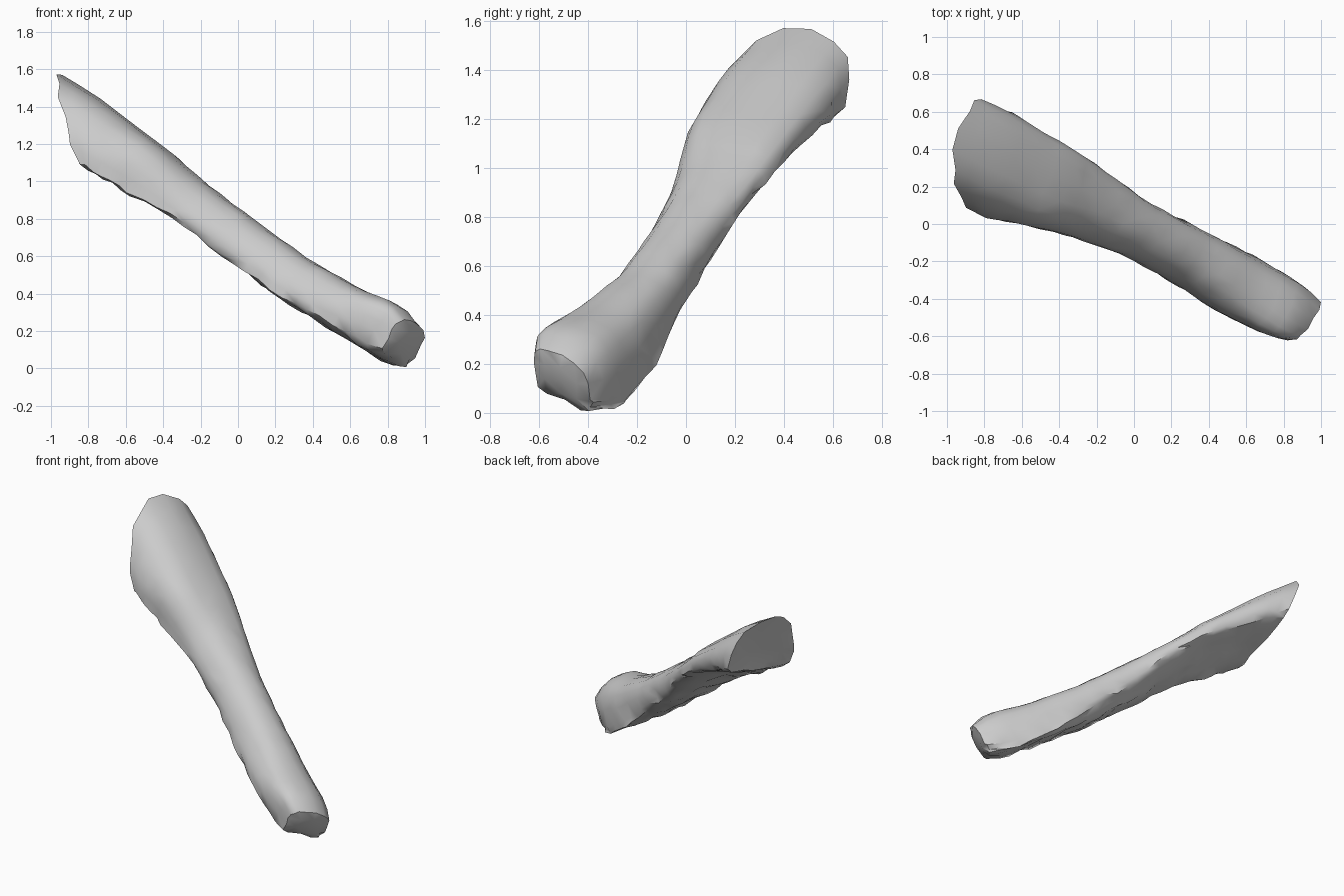
import bpy, bmesh, math, random
from mathutils import Vector

random.seed(4)
cube = bpy.data.objects.get("Cube")
if cube:
    bpy.data.objects.remove(cube, do_unlink=True)

# Frame of the shaft: long axis, sideways and upward directions
AXIS = Vector((0.772, -0.373, -0.515)).normalized()
SIDE = Vector((0.435, 0.9, 0)).normalized()
RISE = AXIS.cross(SIDE).normalized()
ORIGIN = Vector((0, -0.07, 0.72))

# Facet directions of the six-sided section, counter-clockwise
FACETS = [Vector((1, 0)), Vector((0.241, 0.97)), Vector((-0.729, 0.685)),
          Vector((-1, 0)), Vector((-0.241, -0.97)), Vector((0.729, -0.685))]

# Station along the axis, then the distance of each facet from the axis
STATIONS = [
    (-1.12, (.31, .185, .20, .25, .17, .29)),
    (-0.95, (.31, .19, .21, .25, .175, .26)),
    (-0.65, (.285, .168, .19, .2, .165, .21)),
    (-0.35, (.25, .13, .105, .145, .125, .19)),
    (0.0, (.2, .11, .07, .115, .145, .2)),
    (0.4, (.19, .097, .07, .125, .17, .22)),
    (0.75, (.188, .12, .14, .17, .145, .26)),
    (1.03, (.17, .165, .205, .165, .135, .245)),
    (1.15, (.13, .13, .17, .14, .1, .15)),
]
SIDES = 18


def ramp(x, lo, hi):
    return max(0.0, min(1.0, (x - lo) / (hi - lo)))


def facet_distances(t):
    for (t0, a), (t1, b) in zip(STATIONS, STATIONS[1:]):
        if t <= t1:
            k = ramp(t, t0, t1)
            return [p + (q - p) * k for p, q in zip(a, b)]
    return STATIONS[-1][1]


def corner(n, a, m, b):
    det = n.x * m.y - n.y * m.x
    return Vector(((a * m.y - b * n.y) / det, (n.x * b - m.x * a) / det))


def section(t):
    """Three points per corner: rounded above, narrowly chamfered below."""
    dist = facet_distances(t)
    pts = [corner(FACETS[i], dist[i], FACETS[(i + 1) % 6], dist[(i + 1) % 6])
           for i in range(6)]
    # Flatten the underside at the broad end
    flat = 0.95 * (1 - ramp(t, -0.6, 0.7))
    pts[4] = pts[4].lerp((pts[3] + pts[5]) / 2, flat)
    ring = []
    for i in range(6):
        p = pts[i]
        before = (pts[i - 1] + p) / 2
        after = (p + pts[(i + 1) % 6]) / 2
        ring.append(before)
        if i < 3:
            for k in (0.33, 0.67):
                ring.append(before.lerp(p, k).lerp(p.lerp(after, k), k))
        else:
            ring += [before.lerp(p, 0.75), p.lerp(after, 0.25)]
    return ring


def place(t, p):
    # Slant both broken ends
    broad = ramp(-t, 0.6, 1.12)
    narrow = ramp(t, 0.8, 1.15)
    t += broad * (-1.3 * p.y - 0.33 * p.x) + narrow * 0.3 * p.x
    spot = ORIGIN + AXIS * t + SIDE * p.x + RISE * p.y
    spot.z = max(spot.z, 0)
    return spot


# Worn shaft skinned through the rings
bm = bmesh.new()
COUNT = 27
first, last = STATIONS[0][0], STATIONS[-1][0]
rings = []
for r in range(COUNT):
    t = first + (last - first) * r / (COUNT - 1)
    slip = 0.025 if r == 0 else 0.01
    ring = []
    for i, p in enumerate(section(t)):
        rough = 0.01 if i >= 10 else 0.003
        q = p + Vector((random.uniform(-1, 1), random.uniform(-1, 1))) * rough
        ring.append(bm.verts.new(place(t + random.uniform(-1, 1) * slip, q)))
    rings.append(ring)

for a, b in zip(rings, rings[1:]):
    for i in range(SIDES):
        j = (i + 1) % SIDES
        bm.faces.new((a[i], b[i], b[j], a[j]))


# Broken ends: an uneven inner ring closed to a centre point
def close_end(ring, push):
    centre = sum((v.co for v in ring), Vector()) / SIDES
    inner = [bm.verts.new(v.co.lerp(centre, 0.4) +
                          AXIS * (push + random.uniform(-0.01, 0.01)))
             for v in ring[::3]]
    hub = bm.verts.new(centre + AXIS * push)
    for i in range(6):
        j = (i + 1) % 6
        o, p, q, s = (ring[(3 * i + k) % SIDES] for k in range(4))
        for tri in ((o, p, inner[i]), (p, q, inner[i]), (q, inner[j], inner[i]),
                    (q, s, inner[j]), (inner[i], inner[j], hub)):
            bm.faces.new(tri)


close_end(rings[0], 0.02)
close_end(rings[-1], 0.015)

bmesh.ops.triangulate(bm, faces=bm.faces[:])
bmesh.ops.recalc_face_normals(bm, faces=bm.faces[:])

mesh = bpy.data.meshes.new("worn_shaft")
bm.to_mesh(mesh)
bm.free()
shaft = bpy.data.objects.new("worn_shaft", mesh)
bpy.context.collection.objects.link(shaft)

grey = bpy.data.materials.new("plain_grey")
grey.use_nodes = True
grey.diffuse_color = (0.6, 0.6, 0.6, 1)
grey.node_tree.nodes["Principled BSDF"].inputs["Base Color"].default_value = grey.diffuse_color
mesh.materials.append(grey)

bpy.ops.object.select_all(action='DESELECT')
shaft.select_set(True)
bpy.context.view_layer.objects.active = shaft
bpy.ops.object.shade_smooth_by_angle(angle=math.radians(40))
